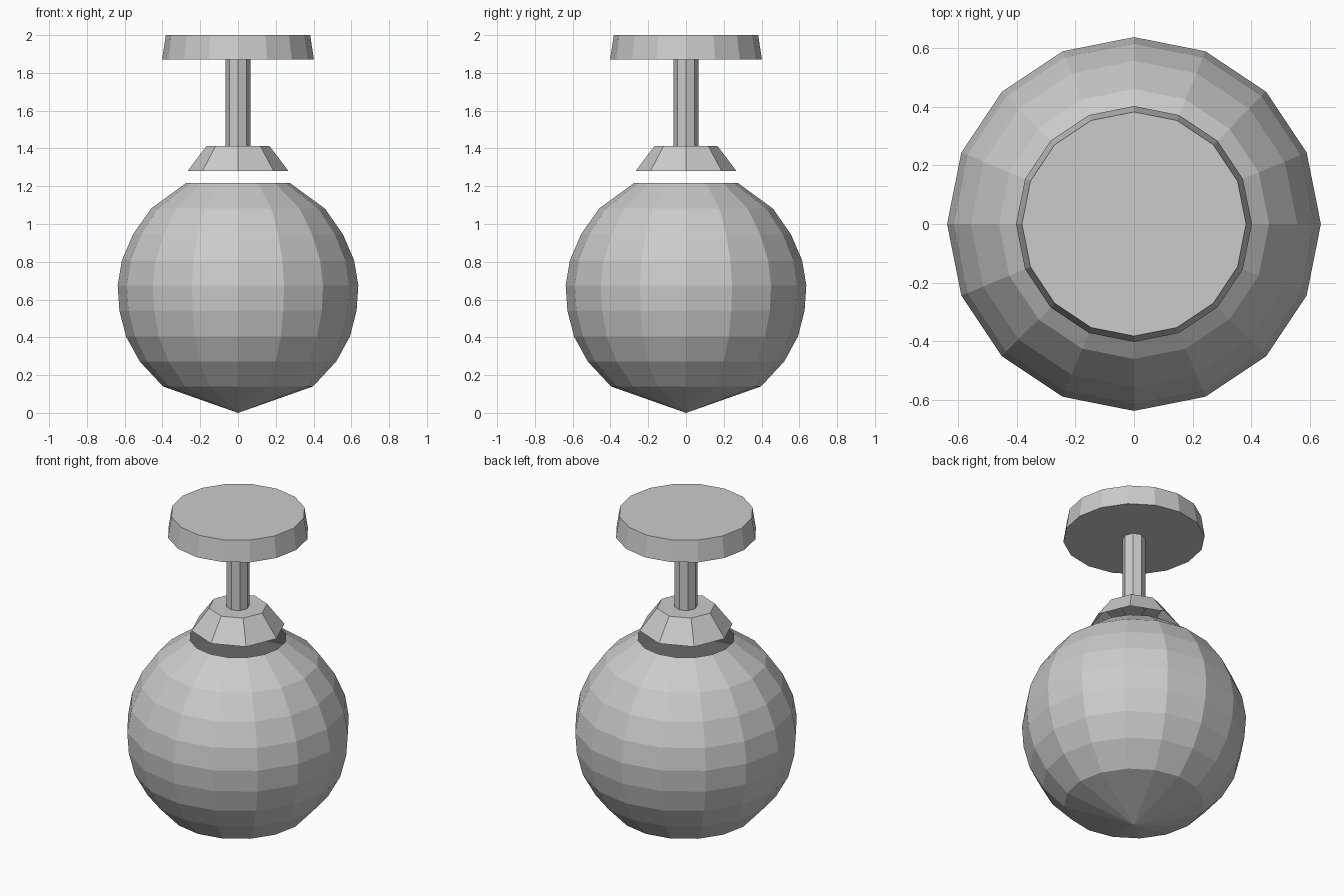
import bpy
import bmesh
from math import cos, sin, tau

cube = bpy.data.objects.get("Cube")
if cube:
    bpy.data.objects.remove(cube, do_unlink=True)

# One plain grey for the whole lamp
grey = bpy.data.materials.new("plain grey")
grey.use_nodes = True
GREY = (0.6, 0.6, 0.6, 1)
grey.diffuse_color = GREY
grey.node_tree.nodes["Principled BSDF"].inputs["Base Color"].default_value = GREY


def lathe(name, profile, sides, cap_bottom=False, cap_top=False):
    """Turn a bottom-to-top (radius, height) profile around the z axis."""
    bm = bmesh.new()
    rings = []
    for r, z in profile:
        if r == 0:
            rings.append([bm.verts.new((0, 0, z))] * sides)
        else:
            rings.append([bm.verts.new((r * cos(tau * i / sides),
                                        r * sin(tau * i / sides), z))
                          for i in range(sides)])
    for low, high in zip(rings, rings[1:]):
        for i in range(sides):
            j = (i + 1) % sides
            corners = dict.fromkeys((low[i], low[j], high[j], high[i]))
            bm.faces.new(list(corners))
    if cap_bottom:
        bm.faces.new(rings[0][::-1])
    if cap_top:
        bm.faces.new(rings[-1])
    mesh = bpy.data.meshes.new(name)
    bm.to_mesh(mesh)
    bm.free()
    mesh.materials.append(grey)
    obj = bpy.data.objects.new(name, mesh)
    bpy.context.collection.objects.link(obj)
    return obj


# Globe shade: pointed at the bottom, open at the top
lathe("globe_shade", [(0, 0), (0.397, 0.14), (0.52, 0.272), (0.593, 0.405),
                      (0.628, 0.542), (0.637, 0.675), (0.615, 0.807),
                      (0.556, 0.945), (0.46, 1.082), (0.275, 1.217)], 16)

# Flared collar, open underneath
lathe("collar", [(0.267, 1.28), (0.167, 1.413)], 8, cap_top=True)

# Stem between collar and ceiling plate
lathe("stem", [(0.065, 1.4), (0.065, 1.88)], 8, cap_bottom=True, cap_top=True)

# Ceiling plate
lathe("ceiling_plate", [(0.402, 1.87), (0.382, 2.0)], 16,
      cap_bottom=True, cap_top=True)
